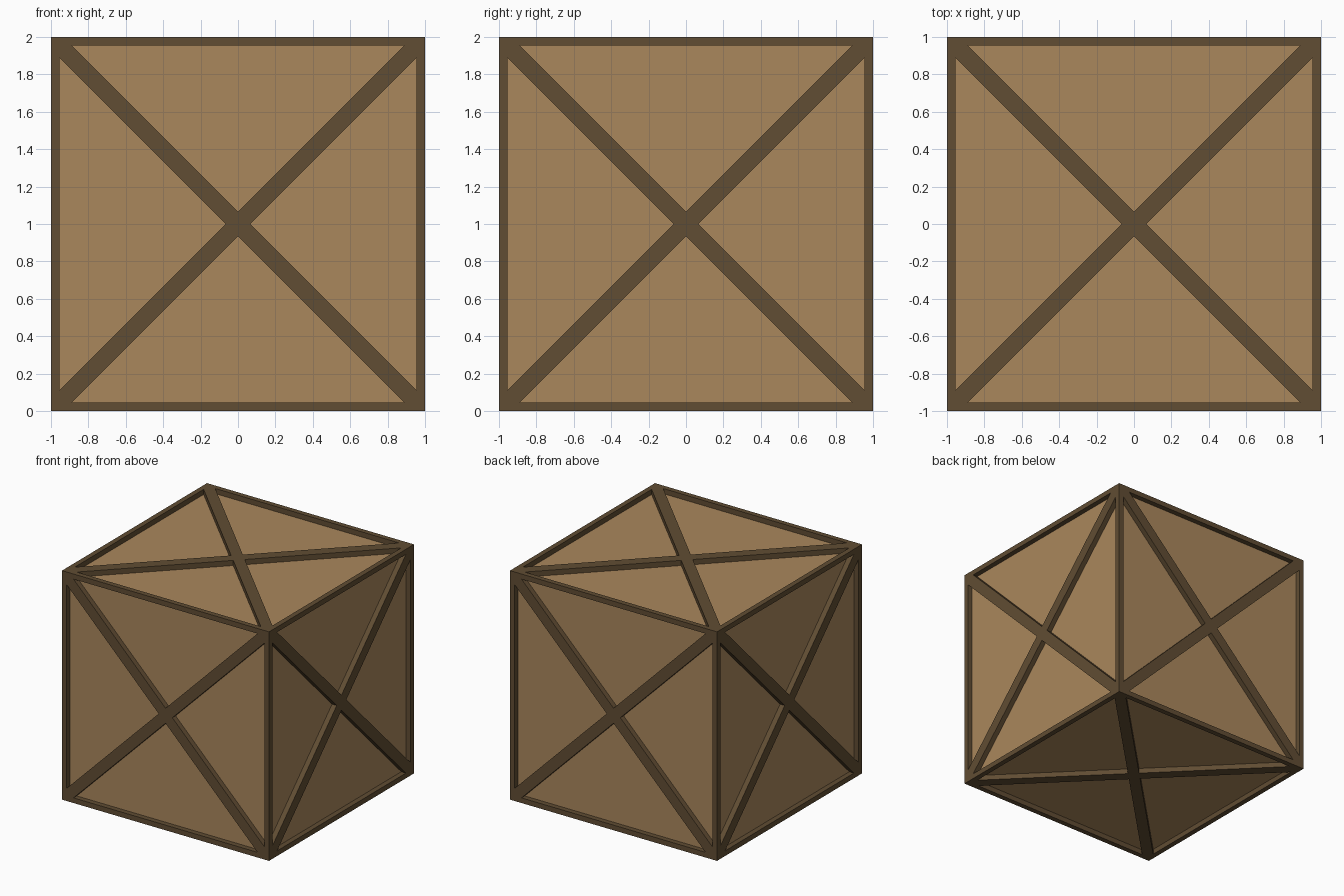
import bpy
import bmesh
from math import pi
from mathutils import Matrix, Vector

cube = bpy.data.objects.get("Cube")
if cube:
    bpy.data.objects.remove(cube, do_unlink=True)

BEAM = 0.045          # square beam thickness and panel recess
INNER = 1 - BEAM      # half size of the panelled box
HALF_DIAG = 0.066     # half the brace width, measured along an axis
CENTRE = Matrix.Translation((0, 0, 1))


def material(name, colour):
    mat = bpy.data.materials.new(name)
    mat.use_nodes = True
    mat.diffuse_color = colour
    mat.node_tree.nodes["Principled BSDF"].inputs["Base Color"].default_value = colour
    return mat


def finish(name, bm, mat):
    bmesh.ops.recalc_face_normals(bm, faces=bm.faces)
    bm.transform(CENTRE)
    mesh = bpy.data.meshes.new(name)
    bm.to_mesh(mesh)
    bm.free()
    mesh.materials.append(mat)
    obj = bpy.data.objects.new(name, mesh)
    bpy.context.collection.objects.link(obj)


def box(name, centre, size, mat):
    bm = bmesh.new()
    place = Matrix.Translation(centre) @ Matrix.Diagonal((*size, 1))
    bmesh.ops.create_cube(bm, size=1, matrix=place)
    finish(name, bm, mat)


light_wood = material("light wood", (0.402, 0.242, 0.107, 1))
dark_wood = material("dark wood", (0.119, 0.074, 0.033, 1))

# Recessed panels
box("panel_box", (0, 0, 0), (2 * INNER,) * 3, light_wood)

# Corner posts, and rails fitted between them
mid = 1 - BEAM / 2
for sx, side in ((1, "left"), (-1, "right")):
    for sy, end in ((-1, "front"), (1, "back")):
        box(f"{end}_{side}_post", (sx * mid, sy * mid, 0), (BEAM, BEAM, 2), dark_wood)
for sz, level in ((1, "top"), (-1, "bottom")):
    for s, end, side in ((-1, "front", "right"), (1, "back", "left")):
        box(f"{level}_{end}_rail", (0, s * mid, sz * mid), (2 * INNER, BEAM, BEAM), dark_wood)
        box(f"{level}_{side}_rail", (s * mid, 0, sz * mid), (BEAM, 2 * INNER, BEAM), dark_wood)


# Crossed braces, flush with the frame on every side
def cross_brace(name, turn):
    bm = bmesh.new()
    near = INNER - HALF_DIAG
    arm = ((HALF_DIAG, 0), (INNER, near), (INNER, INNER), (near, INNER))
    verts = []
    for quarter in range(4):
        spin = Matrix.Rotation(quarter * pi / 2, 4, "Z")
        verts += [bm.verts.new(spin @ Vector((x, y, INNER))) for x, y in arm]
    face = bm.faces.new(verts)
    result = bmesh.ops.extrude_face_region(bm, geom=[face], use_keep_orig=True)
    top = [v for v in result["geom"] if isinstance(v, bmesh.types.BMVert)]
    bmesh.ops.translate(bm, verts=top, vec=(0, 0, BEAM))
    bm.transform(turn)
    finish(name, bm, dark_wood)


for name, axis, angle in (("top", "X", 0), ("bottom", "X", pi),
                          ("front", "X", pi / 2), ("back", "X", -pi / 2),
                          ("left", "Y", pi / 2), ("right", "Y", -pi / 2)):
    cross_brace(f"{name}_cross_brace", Matrix.Rotation(angle, 4, axis))
